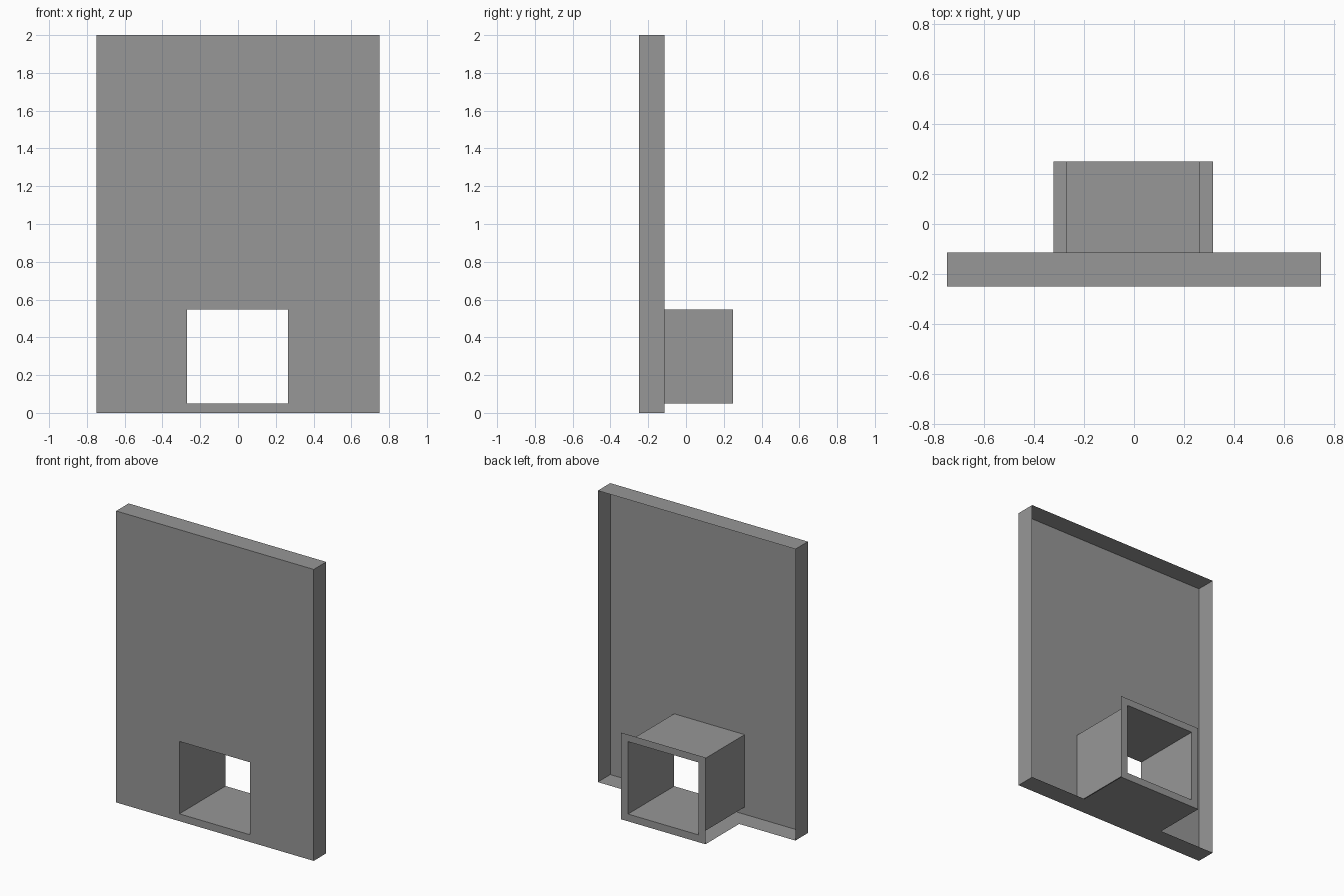
import bpy
import bmesh

cube = bpy.data.objects.get("Cube")
if cube:
    bpy.data.objects.remove(cube, do_unlink=True)

grey = bpy.data.materials.new("plain grey")
grey.use_nodes = True
colour = (0.31, 0.31, 0.31, 1)
grey.diffuse_color = colour
grey.node_tree.nodes["Principled BSDF"].inputs["Base Color"].default_value = colour

# Depths of the sheet metal folds
FRONT, LIP, BACK = -0.25, -0.115, 0.25


def ring(x0, x1, z0, z1, y):
    """Rectangular loop of points facing the front."""
    return [(x0, y, z0), (x1, y, z0), (x1, y, z1), (x0, y, z1)]


def finish(name, bm):
    mesh = bpy.data.meshes.new(name)
    bm.to_mesh(mesh)
    bm.free()
    mesh.materials.append(grey)
    obj = bpy.data.objects.new(name, mesh)
    bpy.context.collection.objects.link(obj)


def loft(name, *rings):
    """Skin successive rectangular loops into one folded sheet."""
    bm = bmesh.new()
    loops = [[bm.verts.new(p) for p in r] for r in rings]
    for a, b in zip(loops, loops[1:]):
        for i in range(4):
            j = (i + 1) % 4
            bm.faces.new((a[i], a[j], b[j], b[i]))
    finish(name, bm)


panel = (-0.75, 0.75, 0, 2)
hole = (-0.27, 0.265, 0.05, 0.547)
rim = (-0.323, 0.317, 0, 0.595)

# Front panel with a cut opening and folded edges, open at the back
loft("front_panel", ring(*panel, LIP), ring(*panel, FRONT), ring(*hole, FRONT))

# Square tunnel behind the opening
loft("tunnel", ring(*hole, FRONT), ring(*hole, BACK))

# Flat border around the rear end of the tunnel
loft("rear_rim", ring(*hole, BACK), ring(*rim, BACK))

# Floor tongue joining the panel's bottom edge to the rear rim
bm = bmesh.new()
x0, x1 = rim[:2]
corners = [(x0, LIP, 0), (x0, BACK, 0), (x1, BACK, 0), (x1, LIP, 0)]
bm.faces.new([bm.verts.new(p) for p in corners])
finish("floor_tongue", bm)
